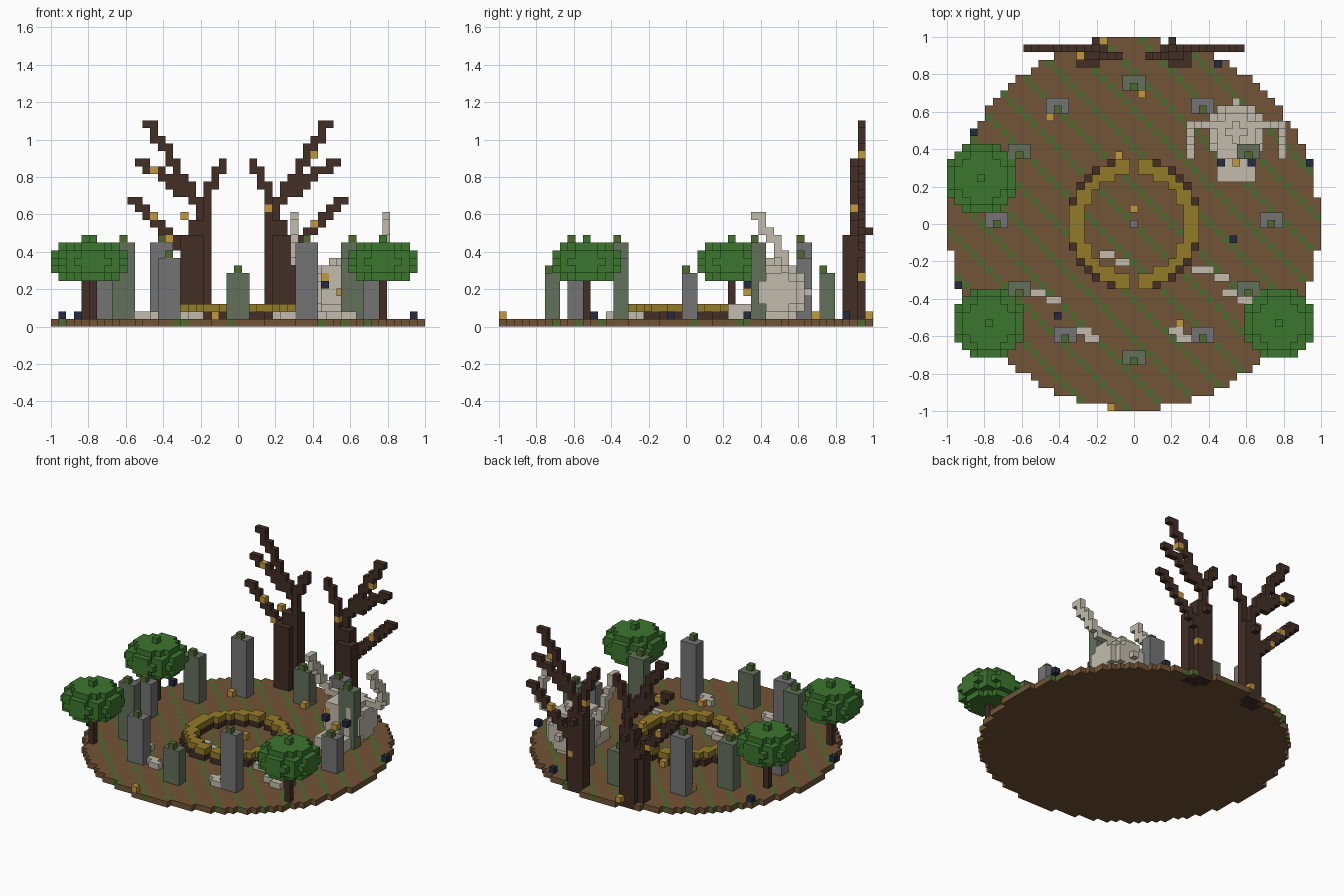
import bpy, bmesh, math
from mathutils import Vector

cube = bpy.data.objects.get("Cube")
if cube:
    bpy.data.objects.remove(cube, do_unlink=True)

V = 2 / 49  # size of one block


def srgb(r, g, b):
    return tuple(((c / 255 + 0.055) / 1.055) ** 2.4 for c in (r, g, b)) + (1.0,)


def material(name, *rgb):
    m = bpy.data.materials.new(name)
    m.use_nodes = True
    m.diffuse_color = srgb(*rgb)
    m.node_tree.nodes["Principled BSDF"].inputs["Base Color"].default_value = srgb(*rgb)
    return m


DIRT = material("earth_brown", 114, 83, 54)
MOSS = material("moss_green", 80, 106, 48)
BARK = material("dark_bark", 66, 46, 37)
LEAF = material("leaf_green", 60, 118, 46)
STONE = material("grey_stone", 116, 116, 117)
MOSSY = material("mossy_stone", 98, 112, 91)
BONE = material("pale_bone", 194, 188, 172)
BRASS = material("old_brass", 148, 123, 40)
AMBER = material("amber", 194, 152, 60)
NAVY = material("night_blue", 36, 42, 64)

SIDES = [Vector(s) for s in ((1, 0, 0), (-1, 0, 0), (0, 1, 0), (0, -1, 0), (0, 0, 1), (0, 0, -1))]


def voxels(name, cells, shift=0.0, underside=None):
    """Outer faces of a set of blocks, given as {(x, y, level): material}."""
    mats = list(dict.fromkeys(list(cells.values()) + ([underside] if underside else [])))
    bm = bmesh.new()
    corners = {}

    def corner(p):
        key = tuple(round(c * 2) for c in p)
        if key not in corners:
            corners[key] = bm.verts.new(((p.x + shift) * V, p.y * V, (p.z + 0.5) * V))
        return corners[key]

    for cell, mat in cells.items():
        c = Vector(cell)
        for n in SIDES:
            if tuple(round(a) for a in c + n) in cells:
                continue
            u = Vector((n.y, n.z, n.x))
            w = n.cross(u)
            quad = [c + (n + u * a + w * b) / 2 for a, b in ((-1, -1), (1, -1), (1, 1), (-1, 1))]
            face = bm.faces.new([corner(p) for p in quad])
            below = underside and n.z < 0 and mat is not BARK
            face.material_index = mats.index(underside if below else mat)
    mesh = bpy.data.meshes.new(name)
    bm.to_mesh(mesh)
    bm.free()
    for m in mats:
        mesh.materials.append(m)
    obj = bpy.data.objects.new(name, mesh)
    bpy.context.collection.objects.link(obj)
    return obj


def block(xs, ys, zs, mat):
    """Solid box of blocks between inclusive limits."""
    return {(x, y, z): mat for x in range(xs[0], xs[1] + 1)
            for y in range(ys[0], ys[1] + 1) for z in range(zs[0], zs[1] + 1)}


def path(start, end, mat):
    """Stepped row of blocks joined face to face."""
    a, b = Vector(start), Vector(end)
    n = int(max(abs(c) for c in b - a))
    cells, last = {}, None
    for i in range(n + 1):
        p = tuple(math.floor(c + 0.5) for c in a.lerp(b, i / n))
        if last:
            cells[(last[0], last[1], p[2])] = mat
            cells[(last[0], p[1], p[2])] = mat
        cells[p] = mat
        last = p
    return cells


def ball(c, r, mat):
    """Ellipsoid of blocks."""
    box = block(*[(math.floor(c[i] - r[i]), math.ceil(c[i] + r[i])) for i in range(3)], mat)
    return {p: m for p, m in box.items() if sum(((p[i] - c[i]) / r[i]) ** 2 for i in range(3)) <= 1}


# Round ground with diagonal moss stripes
def trunk(s):
    return {**block(sorted((s * 7, s * 5)), (21, 22), (0, 11), BARK),
            **block(sorted((s * 6, s * 4)), (22, 23), (0, 13), BARK)}


ground = {p: (MOSS if (p[0] + p[1]) % 5 == 0 else DIRT)
          for p in block((-24, 24), (-24, 24), (0, 0), DIRT) if p[0] ** 2 + p[1] ** 2 <= 588}
for s in (-1, 1):
    ground.update({p: BARK for p in trunk(s) if p[2] == 0})
voxels("ground", ground, underside=DIRT)

# Bare trees at the back, with amber leaves caught in the branches
LEAVES = {-1: ((11, 23, 20), (11, 23, 14), (7, 22, 14), (9, 23, 11)),
          1: ((10, 23, 22), (4, 22, 15), (10, 23, 13), (6, 23, 6))}
for s, side in ((-1, "right"), (1, "left")):
    tree = {p: m for p, m in trunk(s).items() if p[2] > 0}
    limbs = [((5, 23, 13), (5, 23, 15)), ((5, 23, 15), (12, 23, 26)), ((6, 23, 16), (13, 23, 21)),
             ((6, 23, 8), (14, 23, 16)), ((4, 22, 13), (4, 22, 16)), ((4, 22, 16), (2, 22, 21))]
    for a, b in limbs:
        tree.update(path((s * a[0], *a[1:]), (s * b[0], *b[1:]), BARK))
    tree[(s * 5, 24, 12)] = BARK
    tree.update({(s * x, y, z): AMBER for x, y, z in LEAVES[s]})
    voxels("bare_tree_" + side, tree)

# Leafy trees
for i, (x, y) in enumerate(((-20, 6), (19, -13), (-19, -13))):
    crown = {}
    for level, r in enumerate((3.3, 4.3, 4.5, 4.3, 3.3)):
        crown.update({p: LEAF for p in block((x - 4, x + 4), (y - 4, y + 4), (6 + level, 6 + level), LEAF)
                      if math.hypot(p[0] - x, p[1] - y) <= r})
    crown[(x, y, 11)] = LEAF
    voxels(f"leafy_crown_{i + 1}", crown)
    voxels(f"leafy_trunk_{i + 1}", block((x, x), (y, y), (1, 5), BARK))

# Circle of twelve standing stones with moss tufts
for k in range(12):
    a = math.radians(30 * k)
    x, y = int(18.01 * math.cos(a)), int(18.01 * math.sin(a))
    if k == 4:
        x -= 1
    h = 6 + 4 * k % 6
    voxels(f"standing_stone_{k + 1}", block((x - 1, x + 1), (y, y + 1), (1, h), MOSSY if k % 2 else STONE))
    voxels(f"moss_tuft_{k + 1}", {(x, y, h + 1): MOSS})

# Brass ring on dark wooden footing, split at front and back
ring = {}
for p in block((-8, 8), (-8, 8), (1, 2), BARK):
    r = math.hypot(p[0], p[1])
    if 6.5 <= r <= (8.62 if p[2] == 1 else 8.3) and p[0] != 0:
        ring[p] = BARK if p[2] == 1 else BRASS
voxels("altar_ring", ring)
voxels("altar_marker", {(0, 0, 1): STONE, (0, 2, 1): AMBER})

# Horned skull
skull = ball((0, 12, 4), (3.9, 4.1, 4.2), BONE)
skull.update(block((-2, 2), (9, 12), (1, 7), BONE))
skull.update(block((-2, 2), (6, 8), (1, 2), BONE))
for s in (-1, 1):
    skull.update(path((s * 3, 13, 6), (s * 6, 13, 8), BONE))
    skull.update(path((s * 6, 13, 8), (s * 6, 9, 14), BONE))
    skull[(s * 2, 8, 5)] = NAVY
skull = {p: m for p, m in skull.items() if p[2] > 0}
skull[(-2, 9, 6)] = AMBER
skull[(0, 8, 4)] = AMBER
voxels("horned_skull", skull, shift=13.4)

# Scattered bones, each a short row and a second row one step over
for i, (x, y, n, dx, m) in enumerate(((-4, -4, 2, 2, 2), (-13, -9, 2, 2, 2), (8, -6, 3, 3, 2),
                                      (12, -9, 2, 2, 2), (-7, -14, 2, 1, 2), (5, -14, 2, 1, 2))):
    bone = block((x, x + n - 1), (y, y), (1, 1), BONE)
    bone.update(block((x + dx, x + dx + m - 1), (y - 1, y - 1), (1, 1), BONE))
    voxels(f"loose_bone_{i + 1}", bone)

# Small pebbles and fallen leaves
for name, mat, spots in (
        ("night_pebble", NAVY, ((-21, 12), (11, 21), (23, 8), (13, -2), (-10, -12), (-23, -8))),
        ("fallen_leaf", AMBER, ((-2, 9), (6, -13), (-3, -24), (1, 17), (-11, 14), (-4, 24)))):
    for i, (x, y) in enumerate(spots):
        voxels(f"{name}_{i + 1}", {(x, y, 1): mat})
